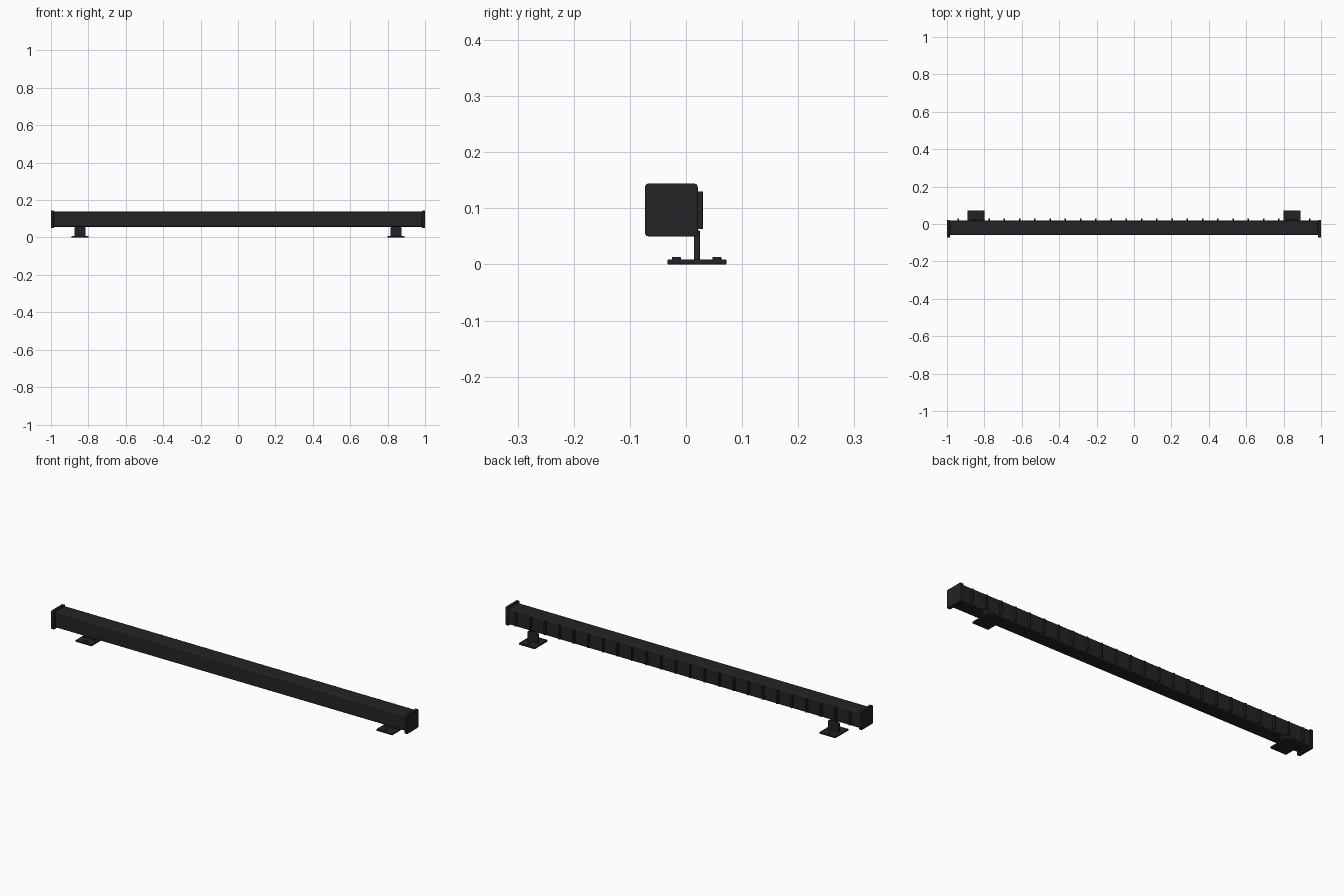
import bpy, bmesh, math

if "Cube" in bpy.data.objects:
    bpy.data.objects.remove(bpy.data.objects["Cube"])

dark = bpy.data.materials.new("dark_metal")
dark.diffuse_color = (0.016, 0.017, 0.019, 1)
dark.use_nodes = True
dark.node_tree.nodes["Principled BSDF"].inputs["Base Color"].default_value = dark.diffuse_color
bolt_mat = bpy.data.materials.new("bolt_metal")
bolt_mat.diffuse_color = (0.03, 0.03, 0.032, 1)
bolt_mat.use_nodes = True
bolt_mat.node_tree.nodes["Principled BSDF"].inputs["Base Color"].default_value = bolt_mat.diffuse_color


def finish(ob, mat, bevel, segments=3):
    ob.data.materials.append(mat)
    if bevel:
        m = ob.modifiers.new("bevel", 'BEVEL')
        m.width = bevel
        m.segments = segments
        m.limit_method = 'ANGLE'
    bpy.ops.object.select_all(action='DESELECT')
    ob.select_set(True)
    bpy.context.view_layer.objects.active = ob
    bpy.ops.object.shade_smooth_by_angle(angle=math.radians(35))
    return ob


def box(name, x, y, z, bevel=0.0, mat=dark):
    bpy.ops.mesh.primitive_cube_add(
        size=1, location=(sum(x) / 2, sum(y) / 2, sum(z) / 2))
    ob = bpy.context.object
    ob.name = name
    ob.scale = (x[1] - x[0], y[1] - y[0], z[1] - z[0])
    bpy.ops.object.transform_apply(location=False, rotation=False, scale=True)
    return finish(ob, mat, bevel)


def prism(name, profile, axis, start, end, bevel=0.0):
    """Extrude a 2D profile along x (profile = y,z) or y (profile = x,z)."""
    bm = bmesh.new()
    place = (lambda a, b: (start, a, b)) if axis == 'x' else (lambda a, b: (a, start, b))
    face = bm.faces.new([bm.verts.new(place(a, b)) for a, b in profile])
    new = bmesh.ops.extrude_face_region(bm, geom=[face])["geom"]
    move = (end - start, 0, 0) if axis == 'x' else (0, end - start, 0)
    bmesh.ops.translate(bm, vec=move, verts=[v for v in new if isinstance(v, bmesh.types.BMVert)])
    bmesh.ops.recalc_face_normals(bm, faces=bm.faces)
    me = bpy.data.meshes.new(name)
    bm.to_mesh(me)
    bm.free()
    ob = bpy.data.objects.new(name, me)
    bpy.context.collection.objects.link(ob)
    return finish(ob, dark, bevel, 2)


def cylinder(name, loc, r, depth, mat, verts=24):
    bpy.ops.mesh.primitive_cylinder_add(vertices=verts, radius=r, depth=depth, location=loc)
    bpy.context.object.name = name
    return finish(bpy.context.object, mat, 0.001, 2)


# long housing with rounded long edges
box("housing", (-0.988, 0.988), (-0.06, 0.018), (0.057, 0.138), 0.006)

# cooling fins along the back
for i in range(24):
    x = (i - 11.5) * 0.0816
    box("cooling_fin", (x - 0.004, x + 0.004), (0.01, 0.03), (0.063, 0.13), 0.001)

for s in (-1, 1):
    # end cap with rounded corners
    a, b, c, d, r = -0.073, 0.021, 0.05, 0.144, 0.006
    corners = [(b - r, d - r, 0), (a + r, d - r, 90), (a + r, c + r, 180), (b - r, c + r, 270)]
    profile = [(y + r * math.cos(math.radians(t + k * 22.5)),
                z + r * math.sin(math.radians(t + k * 22.5)))
               for y, z, t in corners for k in range(5)]
    prism("end_cap", profile, 'x', s * 0.985, s * 1.0, 0.0015)

    # mounting bracket: foot plate, upright with rounded top, bolts
    cx = s * 0.845
    box("bracket_foot", (cx - 0.045, cx + 0.045), (-0.033, 0.072), (0, 0.009), 0.002)
    top = [(cx + 0.03 * math.cos(math.pi * k / 16), 0.05 + 0.01 * math.sin(math.pi * k / 16))
           for k in range(17)]
    prism("bracket_upright", [(cx - 0.03, 0.007), (cx + 0.03, 0.007)] + top,
          'y', 0.014, 0.025, 0.001)
    for y in (-0.017, 0.055):
        cylinder("foot_bolt", (cx, y, 0.0105), 0.008, 0.005, bolt_mat)
